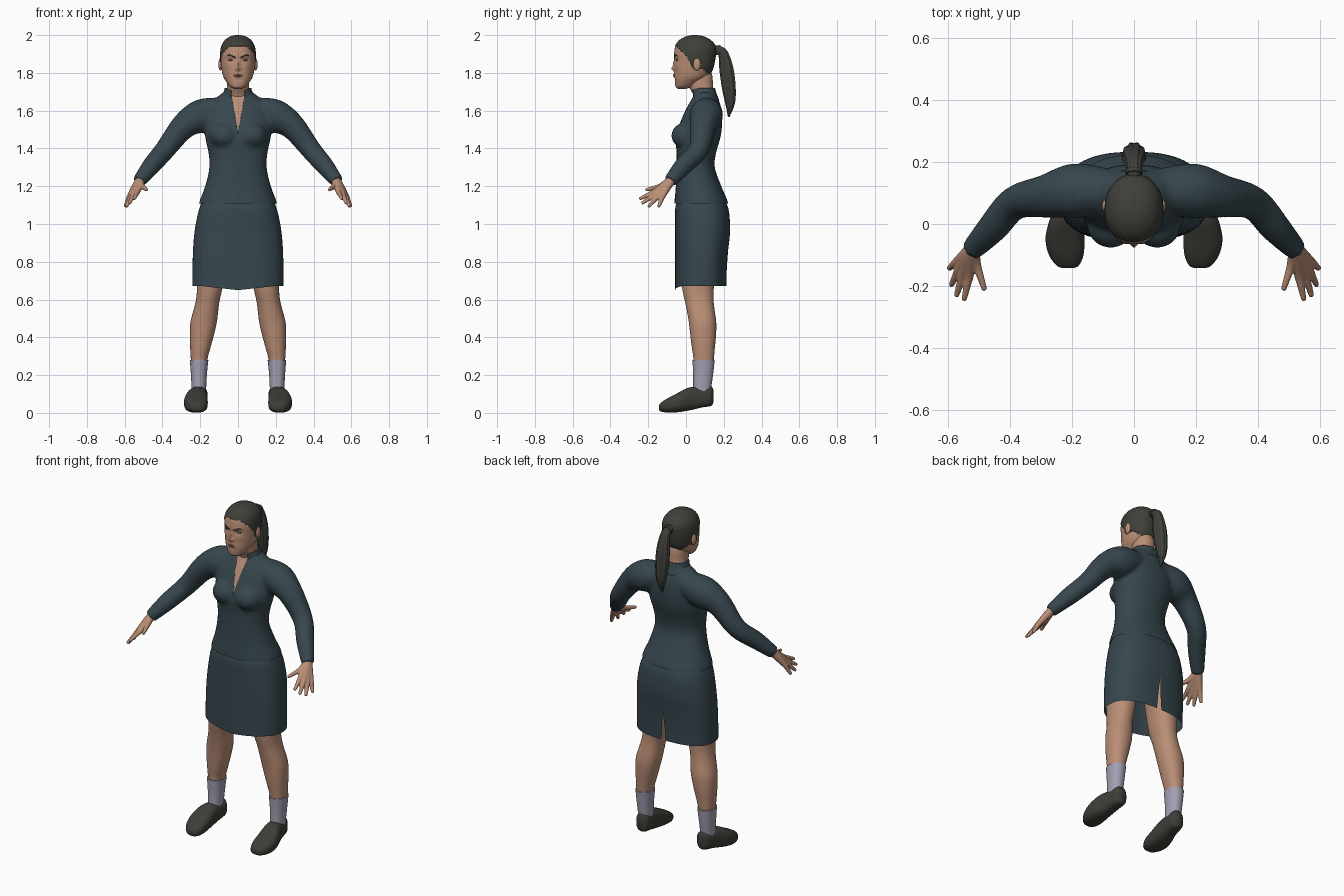
import bpy, bmesh, math
from mathutils import Vector, Matrix
from mathutils.bvhtree import BVHTree

cube = bpy.data.objects.get("Cube")
if cube:
    bpy.data.objects.remove(cube, do_unlink=True)


def material(name, r, g, b):
    m = bpy.data.materials.new(name)
    m.use_nodes = True
    m.diffuse_color = (r, g, b, 1)
    m.node_tree.nodes["Principled BSDF"].inputs["Base Color"].default_value = (r, g, b, 1)
    return m


SKIN = material("skin", .49, .27, .18)
SUIT = material("suit_cloth", .038, .063, .076)
HAIR = material("dark_hair", .05, .05, .042)
SOCK = material("grey_sock", .37, .35, .45)
SHOE = material("dark_shoe", .048, .046, .038)
LIPS = material("lips", .33, .14, .1)
EYES = material("eye_white", .5, .48, .45)


def interp(rows, n):
    """Catmull-Rom interpolation of rows of numbers."""
    out = []
    for i in range(len(rows) - 1):
        a, b, c, d = (rows[min(max(i + k, 0), len(rows) - 1)] for k in (-1, 0, 1, 2))
        for k in range(n):
            t = k / n
            out.append([q + .5 * t * (r - p + t * (2 * p - 5 * q + 4 * r - s + t * (3 * (q - r) + s - p)))
                        for p, q, r, s in zip(a, b, c, d)])
    return out + [list(rows[-1])]


def skin_rings(bm, rings, closed=True, caps=True):
    vs = [[bm.verts.new(p) for p in ring] for ring in rings]
    n = len(vs[0])
    for a, b in zip(vs, vs[1:]):
        for j in range(n if closed else n - 1):
            k = (j + 1) % n
            bm.faces.new((a[j], a[k], b[k], b[j]))
    if caps:
        bm.faces.new(vs[0])
        bm.faces.new(vs[-1])


def loft(bm, rows, segs=40, n=4, power=2.2, along_y=False, gap=0, caps=True):
    """Rows are (height, centre x, half width, front, back); along_y swaps y and z."""
    rings = []
    for h, xc, w, lo, hi in interp(rows, n):
        ring = []
        for j in range(segs):
            t = j / (segs - 1) if gap else j / segs
            a = gap + t * (2 * math.pi - 2 * gap)
            s, c = (math.copysign(abs(f(a)) ** (2 / power), f(a)) for f in (math.sin, math.cos))
            x, d = xc + w * s, (lo + hi) / 2 - (hi - lo) / 2 * c
            ring.append((x, h, d) if along_y else (x, d, h))
        rings.append(ring)
    skin_rings(bm, rings, not gap, caps)


def tube(bm, pts, segs=16, n=4, ref=(0, 1, 0), ridge=0):
    """Points are (x, y, z, radius)."""
    rows = interp(pts, n)
    co = [Vector(r[:3]) for r in rows]
    rings = []
    for i, p in enumerate(co):
        t = (co[min(i + 1, len(co) - 1)] - co[max(i - 1, 0)]).normalized()
        u = t.cross(Vector(ref)).normalized()
        v = t.cross(u)
        ring = []
        for j in range(segs):
            a = 2 * math.pi * j / segs
            r = rows[i][3] * (1 + ridge * math.cos(9 * a))
            ring.append(p + (u * math.cos(a) + v * math.sin(a)) * r)
        rings.append(ring)
    skin_rings(bm, rings)


def ball(bm, loc, scale):
    bmesh.ops.create_uvsphere(bm, u_segments=24, v_segments=14, radius=1,
                              matrix=Matrix.Translation(loc) @ Matrix.Diagonal((*scale, 1)))


def finish(bm, name, *mats, side=1, voxel=0):
    if side < 0:
        bmesh.ops.scale(bm, vec=(-1, 1, 1), verts=bm.verts)
    bmesh.ops.recalc_face_normals(bm, faces=bm.faces)
    me = bpy.data.meshes.new(name)
    bm.to_mesh(me)
    bm.free()
    for m in mats:
        me.materials.append(m)
    ob = bpy.data.objects.new(name, me)
    bpy.context.collection.objects.link(ob)
    bpy.ops.object.select_all(action='DESELECT')
    ob.select_set(True)
    bpy.context.view_layer.objects.active = ob
    if voxel:
        mod = ob.modifiers.new("fuse", 'REMESH')
        mod.mode, mod.voxel_size = 'VOXEL', voxel
        soft = ob.modifiers.new("soften", 'SMOOTH')
        soft.factor, soft.iterations = .5, 5
        for m in ("fuse", "soften"):
            bpy.ops.object.modifier_apply(modifier=m)
    bpy.ops.object.shade_smooth_by_angle(angle=math.radians(40))
    return ob


def wedge(bm, apex, slope, up, front):
    """Cut a V with its point at height apex and return the faces inside it."""
    for s in (1, -1):
        bmesh.ops.bisect_plane(bm, geom=bm.verts[:] + bm.edges[:] + bm.faces[:], dist=1e-5,
                               plane_co=(0, 0, apex), plane_no=(s, 0, -slope * up))
    inside = []
    for f in bm.faces:
        c = f.calc_center_median()
        if abs(c.x) < slope * up * (c.z - apex) and (c.y < .075) == front:
            inside.append(f)
    return inside


# Jacket: torso, bust and sleeves fused into one garment
bm = bmesh.new()
loft(bm, [(1.05, 0, .208, -.062, .226), (1.11, 0, .207, -.062, .224), (1.2, 0, .174, -.054, .187),
          (1.3, 0, .152, -.05, .152), (1.38, 0, .157, -.05, .16), (1.46, 0, .174, -.055, .183),
          (1.54, 0, .178, -.03, .192), (1.61, 0, .165, 0, .187), (1.66, 0, .125, .028, .172),
          (1.7, 0, .075, .045, .152)])
for s in (1, -1):
    ball(bm, (s * .075, 0, 1.468), (.078, .078, .07))
    tube(bm, [(s * .08, .11, 1.6, .07), (s * .19, .107, 1.573, .09), (s * .285, .09, 1.52, .07),
              (s * .385, .068, 1.395, .055), (s * .455, -.01, 1.312, .05), (s * .525, -.085, 1.225, .036)])
jacket = finish(bm, "jacket", SUIT, SKIN, voxel=.011)
bm = bmesh.new()
bm.from_mesh(jacket.data)
bmesh.ops.bisect_plane(bm, geom=bm.verts[:] + bm.edges[:] + bm.faces[:], plane_co=(0, 0, 1.108),
                       plane_no=(0, 0, 1), clear_inner=True)
chest = wedge(bm, 1.475, .175, 1, True)
bmesh.ops.inset_region(bm, faces=chest, thickness=.002, depth=-.006)
for f in chest:
    f.material_index = 1
bm.to_mesh(jacket.data)
bm.free()

# Stand-up collar, open at the front
bm = bmesh.new()
loft(bm, [(1.655, 0, .1, .025, .176), (1.69, 0, .08, .03, .162), (1.72, 0, .07, .028, .154)],
     gap=.5, caps=False)
for v in bm.verts:
    v.co.z -= max(0, .07 - v.co.y) * .35
collar = finish(bm, "collar", SUIT)
collar.modifiers.new("thickness", 'SOLIDIFY').thickness = .006

# Skirt with dipped front hem and back slit
bm = bmesh.new()
loft(bm, [(1.15, 0, .175, -.035, .19), (1.09, 0, .202, -.056, .222), (1.02, 0, .22, -.057, .232),
          (.94, 0, .232, -.057, .232), (.86, 0, .238, -.057, .223), (.76, 0, .241, -.057, .216),
          (.672, 0, .241, -.057, .214)], segs=64, n=5, power=2.5, caps=False)
for v in bm.verts:
    if v.co.z < .7 and v.co.y < .05:
        v.co.z -= .022 * max(0, 1 - abs(v.co.x) / .2)
bmesh.ops.delete(bm, geom=wedge(bm, .86, .085, -1, False), context='FACES')
finish(bm, "skirt", SUIT)

# Neck
bm = bmesh.new()
loft(bm, [(1.6, 0, .058, .06, .14), (1.68, 0, .061, .04, .147), (1.73, 0, .058, .015, .143),
          (1.78, 0, .056, .01, .14), (1.82, 0, .05, .02, .13)])
finish(bm, "neck", SKIN)

# Head with a modelled face; hair is the raised region above the hairline
bm = bmesh.new()
loft(bm, [(1.716, 0, .02, -.042, 0), (1.726, 0, .042, -.055, .035), (1.75, 0, .061, -.059, .07),
          (1.78, 0, .078, -.061, .115), (1.82, 0, .087, -.06, .14), (1.86, 0, .091, -.06, .15),
          (1.9, 0, .092, -.063, .156), (1.94, 0, .086, -.056, .155), (1.97, 0, .069, -.035, .132),
          (1.988, 0, .045, -.005, .1), (1.995, 0, .024, .02, .073), (1.997, 0, .004, .042, .05)],
     segs=96, n=6)
BUMPS = [(0, 1.845, .01, .022, -.009), (0, 1.822, .013, .011, -.015), (.036, 1.868, .016, .011, .007),
         (0, 1.786, .022, .011, -.004), (0, 1.766, .02, .008, .003), (.03, 1.89, .025, .009, -.003),
         (.048, 1.835, .02, .02, -.003)]
for v in bm.verts:
    if v.co.y < .03:
        x, z = abs(v.co.x), v.co.z
        v.co.y += sum(k * math.exp(-((x - bx) / sx) ** 2 - ((z - bz) / sz) ** 2)
                      for bx, bz, sx, sz, k in BUMPS)
face = BVHTree.FromBMesh(bm)
HAIRLINE = [(-.1, 1.945), (-.045, 1.94), (-.01, 1.9), (.02, 1.865), (.03, 1.83), (.05, 1.82),
            (.09, 1.82), (.14, 1.765), (.3, 1.76)]


def is_hair(c):
    for (y0, z0), (y1, z1) in zip(HAIRLINE, HAIRLINE[1:]):
        if y0 <= c.y < y1:
            return c.z > z0 + (z1 - z0) * (c.y - y0) / (y1 - y0)


bmesh.ops.recalc_face_normals(bm, faces=bm.faces)
hair = [f for f in bm.faces if is_hair(f.calc_center_median())]
bmesh.ops.inset_region(bm, faces=hair, thickness=.001, depth=.003)
for f in hair:
    f.material_index = 1
finish(bm, "head", SKIN, HAIR)


def on_face(x, z):
    return face.ray_cast(Vector((x, -1, z)), Vector((0, 1, 0)))[0]


# Mouth
bm = bmesh.new()
for z, r in ((1.79, .0035), (1.783, .004)):
    tube(bm, [(*on_face(x, z - abs(x) * .08), r * (1.1 - abs(x) / .026))
              for x in (-.024, -.012, 0, .012, .024)], segs=10)
finish(bm, "lips", LIPS)

# Ponytail and its band
bm = bmesh.new()
tube(bm, [(0, .14, 1.925, .02), (0, .168, 1.922, .022), (0, .198, 1.9, .026), (0, .215, 1.82, .036),
          (0, .228, 1.72, .035), (0, .234, 1.64, .025), (0, .226, 1.567, .004)],
     segs=54, ref=(1, 0, 0), ridge=.07)
finish(bm, "ponytail", HAIR)
bm = bmesh.new()
tube(bm, [(0, .162, 1.924, .027), (0, .174, 1.919, .027)], ref=(1, 0, 0))
finish(bm, "hair_band", HAIR)

# Fingers as (knuckle, tip), fanning out from the wrist
WRIST = Vector((.522, -.08, 1.23))
FINGERS = [((.532, -.165, 1.172), (.55, -.248, 1.132)), ((.553, -.163, 1.158), (.575, -.235, 1.108)),
           ((.566, -.148, 1.148), (.592, -.2, 1.09)), ((.574, -.124, 1.146), (.599, -.145, 1.09)),
           ((.508, -.135, 1.2), (.482, -.215, 1.18))]

for s, side in ((1, "left"), (-1, "right")):
    # Hand
    bm = bmesh.new()
    for k, tip in FINGERS:
        k, tip = Vector(k), Vector(tip)
        tube(bm, [(*(WRIST + Vector((-.012, .018, .02))), .022), (*WRIST.lerp(k, .25), .022), (*k, .015),
                  (*k.lerp(tip, .5), .0115), (*k.lerp(tip, .92), .009), (*tip, .005)])
    finish(bm, side + "_hand", SKIN, side=s, voxel=.004)

    # Leg, sock and shoe
    bm = bmesh.new()
    loft(bm, [(.95, .115, .09, -.02, .17), (.8, .138, .08, -.028, .16), (.66, .15, .067, -.02, .147),
              (.58, .163, .063, -.003, .147), (.48, .182, .07, .015, .16), (.4, .193, .062, .024, .158),
              (.34, .2, .053, .032, .152), (.27, .206, .043, .04, .146), (.1, .206, .034, .042, .128)])
    finish(bm, side + "_leg", SKIN, side=s)
    bm = bmesh.new()
    loft(bm, [(.28, .206, .049, .034, .152), (.2, .207, .042, .038, .143), (.12, .207, .038, .038, .132),
              (.08, .207, .036, .04, .13)])
    finish(bm, side + "_sock", SOCK, side=s)
    bm = bmesh.new()
    loft(bm, [(-.143, .213, .012, .02, .038), (-.135, .214, .035, .008, .052), (-.1, .219, .056, .002, .076),
              (-.05, .223, .063, .003, .102), (0, .219, .058, .01, .128), (.04, .212, .05, .018, .138),
              (.08, .207, .046, .028, .134), (.12, .203, .042, .034, .14), (.137, .202, .032, .04, .138),
              (.146, .202, .014, .06, .12)], power=2.6, along_y=True)
    finish(bm, side + "_shoe", SHOE, side=s)

    # Ear, eye, iris and eyebrow
    bm = bmesh.new()
    ball(bm, (.093, .058, 1.845), (.011, .02, .033))
    finish(bm, side + "_ear", SKIN, side=s)
    eye = on_face(.037, 1.868)
    for part, mat, size, shift in (("eye_rim", HAIR, (.017, .004, .0065), .001),
                                   ("eye", EYES, (.014, .004, .0045), -.001),
                                   ("iris", HAIR, (.005, .003, .0045), -.003)):
        bm = bmesh.new()
        ball(bm, eye + Vector((0, shift, 0)), size)
        finish(bm, side + "_" + part, mat, side=s)
    bm = bmesh.new()
    tube(bm, [(*on_face(x, z), r) for x, z, r in
              ((.014, 1.881, .003), (.03, 1.888, .0035), (.046, 1.894, .003), (.06, 1.888, .001))], segs=10)
    finish(bm, side + "_eyebrow", HAIR, side=s)
